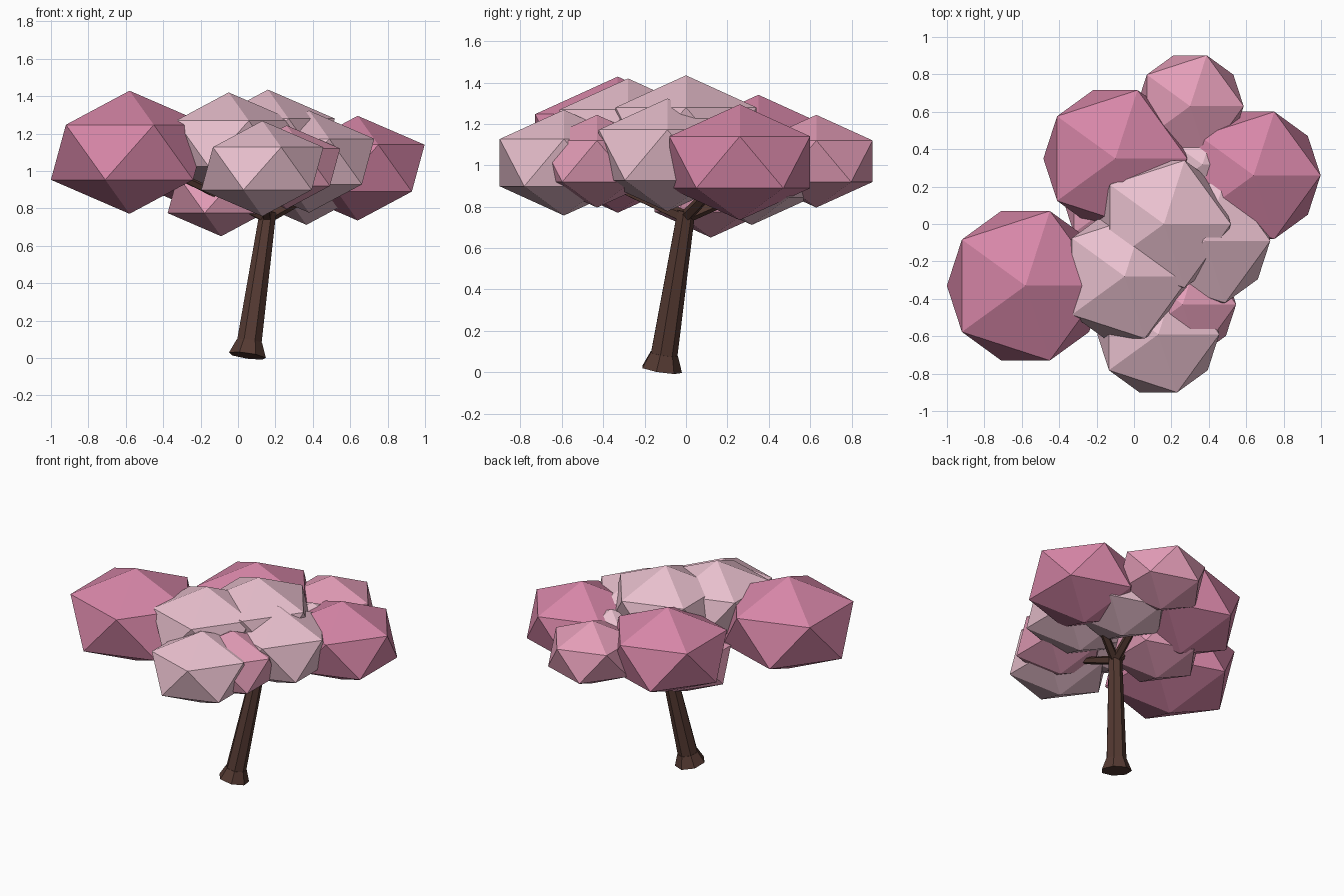
import bpy
from mathutils import Vector

if "Cube" in bpy.data.objects:
    bpy.data.objects.remove(bpy.data.objects["Cube"])


def material(name, rgb):
    m = bpy.data.materials.new(name)
    m.diffuse_color = (*rgb, 1.0)
    m.use_nodes = True
    m.node_tree.nodes["Principled BSDF"].inputs["Base Color"].default_value = m.diffuse_color
    return m


bark = material("bark", (0.09, 0.042, 0.032))
rose = material("rose_blossom", (0.68, 0.24, 0.39))
pink = material("pink_blossom", (0.78, 0.34, 0.48))
pale = material("pale_blossom", (0.82, 0.53, 0.62))


def tapered_limb(name, start, end, r1, r2, sides):
    start, end = Vector(start), Vector(end)
    axis = end - start
    bpy.ops.mesh.primitive_cone_add(vertices=sides, radius1=r1, radius2=r2,
                                    depth=axis.length, location=(start + end) / 2)
    ob = bpy.context.object
    ob.rotation_mode = 'QUATERNION'
    ob.rotation_quaternion = Vector((0, 0, 1)).rotation_difference(axis)
    ob.name = name
    ob.data.materials.append(bark)


def blossom(name, centre, radius, mat):
    bpy.ops.mesh.primitive_ico_sphere_add(subdivisions=1, radius=radius, location=centre)
    ob = bpy.context.object
    ob.scale.z = 0.7
    ob.name = name
    ob.data.materials.append(mat)


# Leaning trunk with a flared foot
base = Vector((0.05, -0.12, 0.012))
fork = Vector((0.16, 0.0, 0.78))
tapered_limb("trunk", base, fork, 0.07, 0.045, 7)
tapered_limb("root_flare", base, base.lerp(fork, 0.1), 0.102, 0.07, 7)

# Flattened icosahedron blossom clusters: centre, radius, colour
clusters = [
    ((-0.58, -0.33, 1.10), 0.47, rose),
    ((-0.10, 0.35, 1.04), 0.43, rose),
    ((0.64, 0.26, 1.015), 0.40, rose),
    ((0.30, 0.63, 1.02), 0.32, pink),
    ((-0.09, 0.12, 0.875), 0.32, pink),
    ((0.26, -0.43, 1.02), 0.32, pink),
    ((0.16, 0.00, 1.155), 0.40, pale),
    ((-0.05, -0.28, 1.147), 0.39, pale),
    ((0.13, -0.59, 1.013), 0.365, pale),
    ((0.38, -0.09, 1.05), 0.39, pale),
    ((0.366, 0.318, 0.95), 0.34, pale),
]
for i, (centre, radius, mat) in enumerate(clusters):
    blossom(f"blossom_cluster_{i + 1}", centre, radius, mat)

# Branches from the fork into the outer clusters
root = base.lerp(fork, 0.96)
for n, i in enumerate((0, 1, 2, 3, 8)):
    tip = root.lerp(Vector(clusters[i][0]), 0.85)
    tapered_limb(f"branch_{n + 1}", root, tip, 0.032, 0.02, 5)
